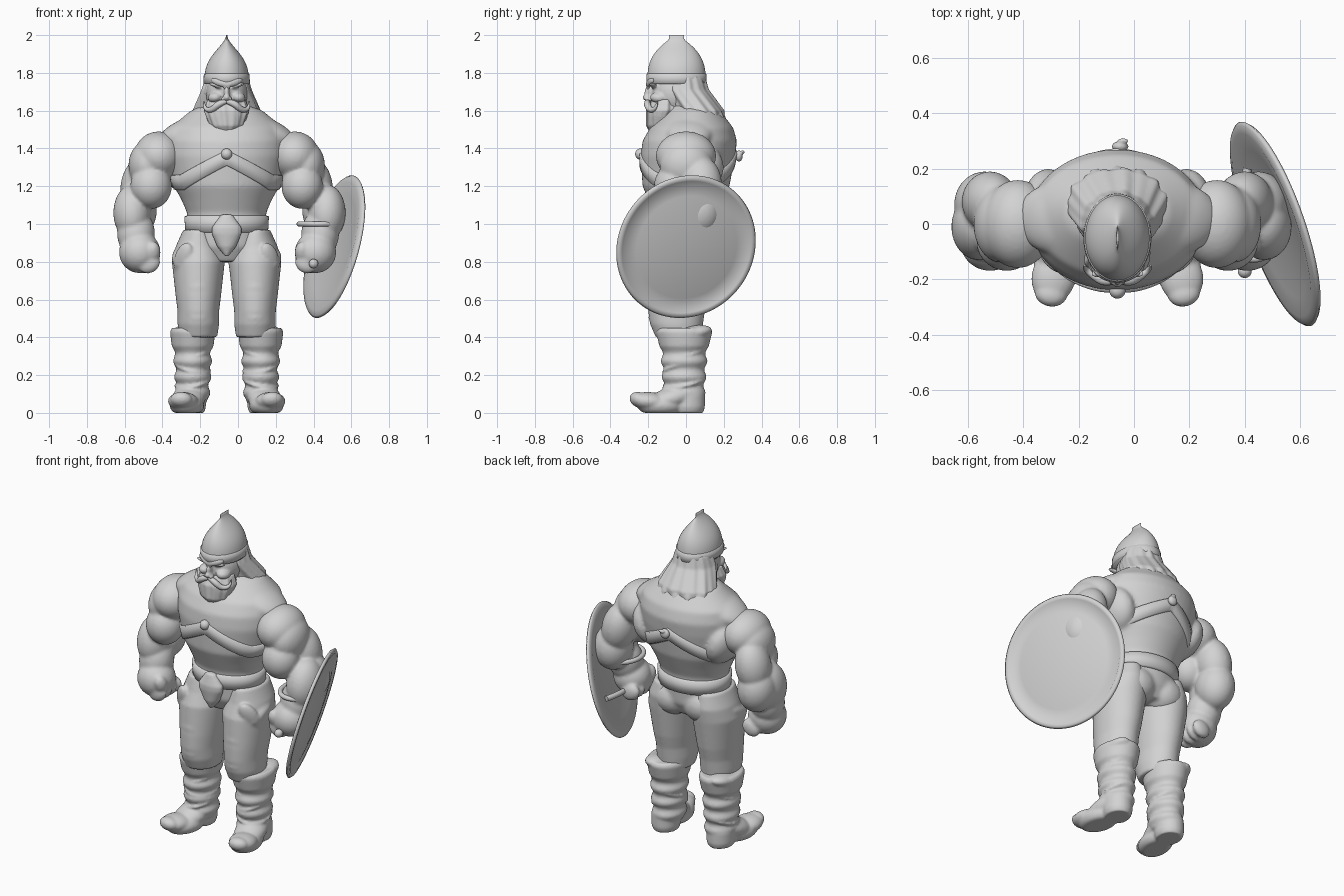
import bpy, bmesh, math
from mathutils import Vector, Matrix, Euler

cube = bpy.data.objects.get("Cube")
if cube:
    bpy.data.objects.remove(cube)

CENTRE_X = -0.06  # body mid line
SIDES = (("left", 1), ("right", -1))

clay = bpy.data.materials.new("plain_grey")
clay.use_nodes = True
GREY = (0.65, 0.65, 0.65, 1)
clay.diffuse_color = GREY
clay.node_tree.nodes["Principled BSDF"].inputs["Base Color"].default_value = GREY


def blob(bm, place, size, side=1, tilt=0, lean=0, turn=0):
    """Ellipsoid; x is measured outward from the mid line on the given side."""
    x, y, z = place
    rotation = Euler((tilt, lean * side, turn * side)).to_matrix().to_4x4()
    matrix = Matrix.Translation((CENTRE_X + side * x, y, z)) @ rotation @ Matrix.Diagonal((*size, 1))
    bmesh.ops.create_uvsphere(bm, u_segments=28, v_segments=18, radius=1, matrix=matrix)


def tube(bm, rings, x=0, side=1, ripple=0, waves=13, count=64):
    """Loft of level ellipses given as (z, half width, half depth, y)."""
    loops = []
    for z, width, depth, y in rings:
        loop = []
        for i in range(count):
            angle = math.tau * i / count
            wave = 1 + ripple * math.sin(waves * angle + 9 * z) * math.cos(3 * angle + 5 * z)
            loop.append(bm.verts.new((CENTRE_X + side * x + width * wave * math.cos(angle),
                                      y + depth * wave * math.sin(angle), z)))
        loops.append(loop)
    for low, high in zip(loops, loops[1:]):
        for i in range(count):
            j = (i + 1) % count
            bm.faces.new((low[i], low[j], high[j], high[i]))
    bm.faces.new(loops[0])
    bm.faces.new(loops[-1])


def finish(name, bm, voxel=0.0, smooth=4):
    """Make the object; a voxel size melts its pieces together."""
    bmesh.ops.recalc_face_normals(bm, faces=bm.faces)
    mesh = bpy.data.meshes.new(name)
    bm.to_mesh(mesh)
    bm.free()
    mesh.shade_smooth()
    mesh.materials.append(clay)
    obj = bpy.data.objects.new(name, mesh)
    bpy.context.collection.objects.link(obj)
    if voxel:
        melt = obj.modifiers.new("melt", 'REMESH')
        melt.mode, melt.voxel_size, melt.use_smooth_shade = 'VOXEL', voxel, True
        soften = obj.modifiers.new("soften", 'SMOOTH')
        soften.factor, soften.iterations = 0.5, smooth


def band(name, section, height, half, grow, count=96):
    """Flat strap around a section(z), with its middle at height(angle)."""
    bm = bmesh.new()
    rows = []
    for i in range(count):
        angle = math.tau * i / count
        row = []
        for rise, out in ((-half, -grow), (-half * .8, grow), (half * .8, grow), (half, -grow)):
            z, width, depth, y = section(height(angle) + rise)
            row.append(bm.verts.new((CENTRE_X + (width + out) * math.cos(angle),
                                     y + (depth + out) * math.sin(angle), z)))
        rows.append(row)
    for row, after in zip(rows, rows[1:] + rows[:1]):
        for k in range(len(row)):
            bm.faces.new((row[k - 1], after[k - 1], after[k], row[k]))
    finish(name, bm)


def cord(name, points, thickness, radii=None, cyclic=False):
    """Round cord through the given points."""
    curve = bpy.data.curves.new(name, 'CURVE')
    curve.dimensions, curve.bevel_depth, curve.use_fill_caps = '3D', thickness, True
    spline = curve.splines.new('NURBS')
    spline.points.add(len(points) - 1)
    for i, (point, place) in enumerate(zip(spline.points, points)):
        point.co = (*place, 1)
        point.radius = radii[i] if radii else 1
    spline.use_endpoint_u, spline.use_cyclic_u, spline.order_u = not cyclic, cyclic, 3
    obj = bpy.data.objects.new(name, curve)
    bpy.context.collection.objects.link(obj)
    curve.materials.append(clay)


# torso
TORSO = [(.8, .13, .12, 0), (.88, .2, .16, 0), (1.06, .21, .17, 0), (1.13, .24, .2, 0), (1.2, .28, .23, 0),
         (1.36, .32, .25, .01), (1.44, .32, .25, .02), (1.51, .3, .22, .03), (1.6, .19, .14, .04),
         (1.63, .12, .1, .02), (1.7, .09, .09, 0)]


def torso_at(z):
    for low, high in zip(TORSO, TORSO[1:]):
        if low[0] <= z <= high[0]:
            return Vector(low).lerp(Vector(high), (z - low[0]) / (high[0] - low[0]))


bm = bmesh.new()
tube(bm, TORSO)
for name, side in SIDES:
    blob(bm, (.1, .06, .87), (.12, .11, .11), side)              # seat
    blob(bm, (.21, .02, 1.49), (.17, .13, .07), side, lean=.4)   # shoulder slope
    blob(bm, (.25, .06, 1.3), (.09, .14, .14), side, lean=.3)    # flank
finish("torso", bm, voxel=.011, smooth=8)

# arms: the left forearm swings a little further out
for name, side in SIDES:
    out = .03 if side > 0 else 0
    bm = bmesh.new()
    blob(bm, (.36, 0, 1.36), (.13, .16, .13), side, lean=.4)                  # shoulder cap
    blob(bm, (.42, 0, 1.31), (.1, .14, .13), side)                            # lower shoulder
    blob(bm, (.4, -.06, 1.2), (.11, .11, .12), side)                          # biceps
    blob(bm, (.46, .08, 1.21), (.1, .11, .15), side, lean=-.2)                # triceps
    blob(bm, (.48 + out, .07, 1.07), (.11, .12, .14), side)                   # elbow
    blob(bm, (.5 + out, -.01, 1.06), (.1, .12, .15), side, tilt=-.2)          # forearm
    blob(bm, (.48 + out / 2, -.03, .95), (.1, .1, .13), side, tilt=-.2)       # wrist
    blob(bm, (.46 + out / 3, -.06, .85), (.11, .11, .11), side)               # fist
    for i in range(4):
        blob(bm, (.41 + out / 3, -.12 + .05 * i, .79), (.06, .03, .05), side, lean=.5)  # finger
    blob(bm, (.39 + out / 3, -.12, .85), (.04, .04, .06), side, tilt=.4)      # thumb
    finish(name + "_arm", bm, voxel=.009, smooth=6)

# trousers
LEG = [(.4, .1, .12, -.04), (.47, .11, .14, -.05), (.54, .11, .15, -.05), (.62, .12, .16, -.04),
       (.8, .14, .17, -.02), (.88, .12, .16, 0), (.97, .08, .14, 0)]
bm = bmesh.new()
for name, side in SIDES:
    tube(bm, LEG, .15, side)
    blob(bm, (.15, -.09, .52), (.09, .11, .06), side, tilt=.2)                          # knee
    blob(bm, (.15, -.09, .66), (.1, .11, .1), side)                                     # thigh
    blob(bm, (.23, -.13, .82), (.05, .03, .09), side, tilt=.2, lean=-.5, turn=.5)       # pocket flap
    blob(bm, (.25, -.05, .82), (.04, .1, .04), side, tilt=.4)                           # hip fold
finish("trousers", bm, voxel=.009, smooth=5)

# boots: crumpled shaft, turned cuff and upturned toe
for name, side in SIDES:
    bm = bmesh.new()
    shaft = []
    for i in range(24):
        z = .06 + .3 * i / 23
        width = .08 + .06 * z + .008 * math.sin(75 * z)
        shaft.append((z, width, width + .02, -.01))
    tube(bm, shaft, .18, side)
    for i in range(3):
        blob(bm, (.18, -.01, .16 + .08 * i), (.1, .12, .02), side, tilt=.2, lean=.2 * (-1) ** i)  # fold
    tube(bm, [(.35, .11, .13, -.01), (.43, .12, .15, -.01), (.45, .11, .14, -.01)], .18, side)    # cuff
    blob(bm, (.22, .03, .42), (.07, .11, .04), side, tilt=.2)                # cuff peak
    tube(bm, [(0, .07, .08, .01), (.03, .08, .09, .01), (.1, .08, .09, .01)], .19, side)          # heel
    blob(bm, (.2, -.07, .08), (.09, .15, .06), side, tilt=.3, turn=.2)       # instep
    blob(bm, (.21, -.13, .04), (.09, .13, .06), side, turn=.2)               # sole
    blob(bm, (.23, -.19, .06), (.08, .1, .05), side, tilt=-.1, turn=.2)      # toe
    blob(bm, (.24, -.25, .07), (.06, .05, .04), side, tilt=-.4, turn=.2)     # toe tip
    for vert in bm.verts:
        vert.co.z = max(vert.co.z, 0)
    finish(name + "_boot", bm, voxel=.008, smooth=5)

# belt and buckle
band("belt", torso_at, lambda angle: 1, half=.05, grow=.015)
bm = bmesh.new()
tube(bm, [(.83, .01, .02, -.17), (.88, .05, .04, -.17), (.95, .08, .04, -.18), (.98, .08, .04, -.18),
          (1.05, .03, .02, -.18)])
finish("buckle", bm, voxel=.007)

# harness with a boss front and back
band("harness_strap", torso_at, lambda angle: 1.35 - .13 * min(1, 1.2 * abs(math.cos(angle))), half=.045, grow=.01)
bm = bmesh.new()
blob(bm, (0, -.24, 1.37), (.03, .03, .03))
blob(bm, (.01, .28, 1.36), (.03, .02, .03))
blob(bm, (.02, .3, 1.38), (.02, .01, .01))
finish("harness_bosses", bm, voxel=.005, smooth=2)

# head and face
bm = bmesh.new()
blob(bm, (0, -.05, 1.69), (.11, .13, .13))
blob(bm, (0, -.2, 1.67), (.02, .03, .02))                    # nose tip
blob(bm, (0, -.19, 1.7), (.015, .03, .04), tilt=-.3)         # nose bridge
for name, side in SIDES:
    blob(bm, (.06, -.14, 1.67), (.04, .05, .03), side, lean=.2)              # cheek
    blob(bm, (.05, -.17, 1.73), (.05, .02, .01), side, lean=-.3, turn=-.3)   # brow
    blob(bm, (.02, -.2, 1.66), (.01, .02, .01), side)                        # nostril
finish("head", bm, voxel=.006, smooth=3)

# beard, hair and moustache
bm = bmesh.new()
tube(bm, [(1.66, .1, .07, -.11), (1.6, .12, .09, -.12), (1.57, .11, .08, -.13), (1.52, .09, .08, -.13),
          (1.45, .01, .02, -.15)], ripple=.05)
finish("beard", bm, voxel=.006, smooth=2)
bm = bmesh.new()
tube(bm, [(1.78, .11, .1, 0), (1.71, .13, .12, 0), (1.6, .18, .13, .07), (1.56, .18, .11, .09),
          (1.54, .14, .09, .1)], ripple=.05)
for i in range(7):
    across, back = math.cos(math.pi * i / 6), math.sin(math.pi * i / 6)
    blob(bm, (.15 * across, .09 + .09 * back, 1.57 - .01 * (i % 2)), (.03, .03, .05),
         tilt=.4 * back, lean=-.3 * across)                                  # lock end
finish("hair", bm, voxel=.007, smooth=3)
for name, side in SIDES:
    path = [(0, -.2, 1.65), (.04, -.21, 1.64), (.08, -.19, 1.6), (.12, -.16, 1.61), (.12, -.15, 1.65)]
    cord(name + "_moustache", [(CENTRE_X + side * x, y, z) for x, y, z in path], .016, (.8, 1.2, 1, .6, .2))


# helmet: flattened spire, brow band and nose guard
def helmet_at(z):
    taper = max(0, 1 - ((z - 1.74) / .26) ** 3)
    return z, .115 * taper ** 2 + .003, max(.04, .155 * taper), -.05


bm = bmesh.new()
tube(bm, [helmet_at(1.74 + .01 * i) for i in range(27)])
finish("helmet", bm)
band("helmet_band", helmet_at, lambda angle: 1.77, half=.03, grow=.005)
bm = bmesh.new()
for name, side in SIDES:
    blob(bm, (.04, -.19, 1.75), (.05, .015, .02), side, lean=-.3, turn=.4)
blob(bm, (0, -.2, 1.74), (.02, .01, .04))
finish("nose_guard", bm, voxel=.006, smooth=3)

# shield: shallow turned dish
bm = bmesh.new()
outer = [(.07 * i, .03 * (1 - (i / 5) ** 2)) for i in range(6)]
profile = outer + [(.36, .01), (.38, .01), (.39, 0), (.38, -.01)] + [(r, h - .015) for r, h in reversed(outer)]
ring = [bm.verts.new((radius, 0, height)) for radius, height in profile]
edges = [bm.edges.new(pair) for pair in zip(ring, ring[1:])]
bmesh.ops.spin(bm, geom=ring + edges, cent=(0, 0, 0), axis=(0, 0, 1), angle=math.tau, steps=96, use_merge=True)
bmesh.ops.remove_doubles(bm, verts=bm.verts, dist=.0005)
facing = Vector((.91, .32, -.25)).to_track_quat('Z', 'Y').to_matrix().to_4x4()
bm.transform(Matrix.Translation((.51, 0, .88)) @ facing)
finish("shield", bm)

# shield grip and forearm strap
cord("shield_grip", [(.4, -.17, .79), (.4, 0, .79), (.39, .12, .8), (.41, .2, .8)], .016)
angles = [math.tau * i / 12 for i in range(12)]
cord("forearm_strap", [(.43 + .11 * math.cos(a), .13 * math.sin(a), 1) for a in angles], .014, cyclic=True)
bm = bmesh.new()
blob(bm, (.46, -.17, .79), (.025, .025, .025))
finish("grip_knob", bm)
